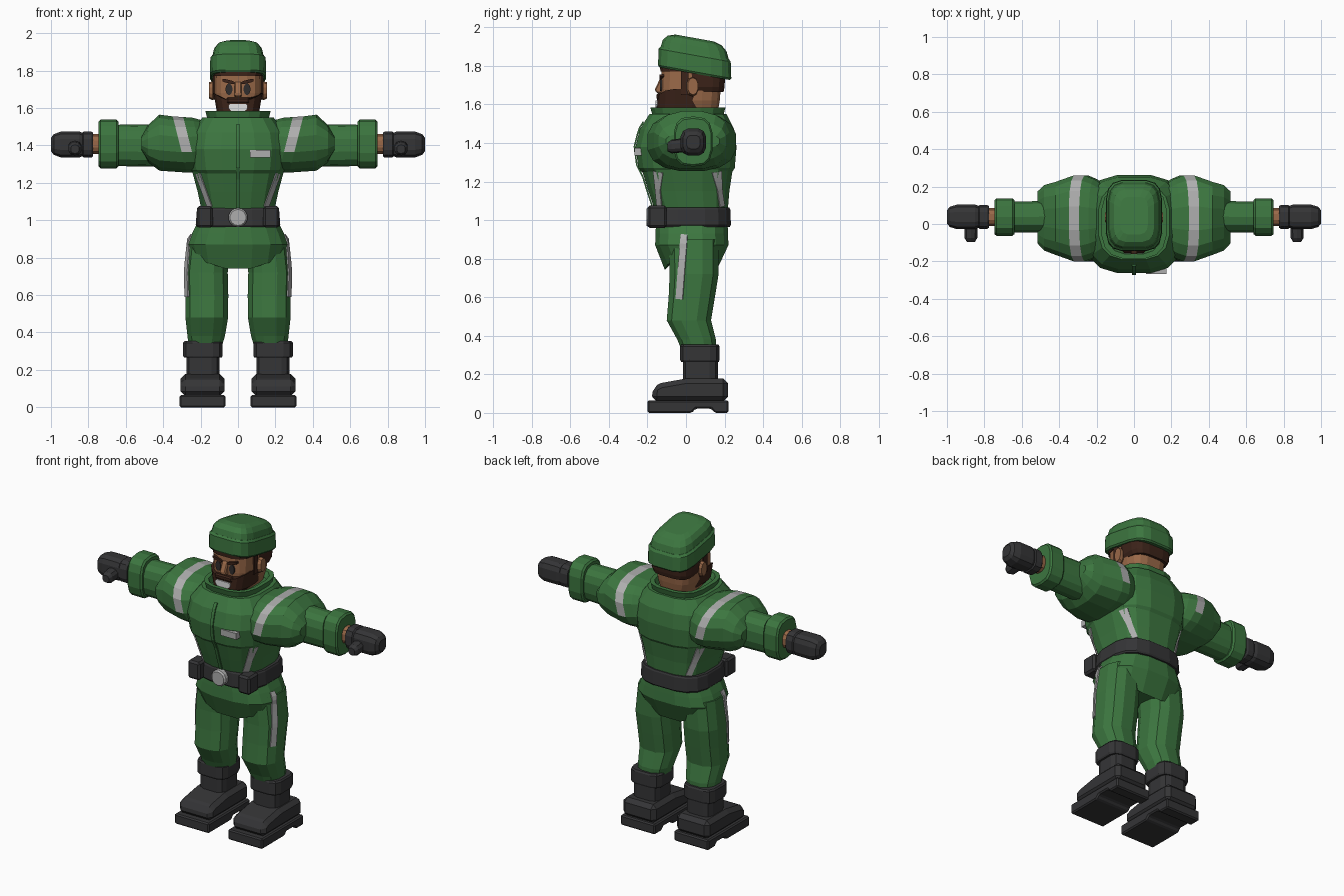
import bpy, bmesh, math
from mathutils import Vector
from mathutils.bvhtree import BVHTree

cube = bpy.data.objects.get("Cube")
if cube:
    bpy.data.objects.remove(cube, do_unlink=True)


def material(name, r, g, b):
    m = bpy.data.materials.new(name)
    m.use_nodes = True
    m.diffuse_color = (r, g, b, 1)
    bsdf = next(n for n in m.node_tree.nodes if n.type == 'BSDF_PRINCIPLED')
    bsdf.inputs["Base Color"].default_value = (r, g, b, 1)
    bsdf.inputs["Roughness"].default_value = 0.8
    return m


green = material("uniform green", .045, .18, .05)
black = material("rubber black", .035, .035, .037)
skin = material("skin brown", .32, .14, .065)
hair = material("hair dark brown", .045, .017, .01)
silver = material("reflective grey", .42, .42, .42)
white = material("teeth white", .75, .75, .75)
eye_dark = material("eye charcoal", .03, .027, .027)


def finish(name, bm, mats, mirror=False, bevel=0, solid=0):
    """Turn a bmesh into an object with optional bevel, thickness and mirroring."""
    bmesh.ops.recalc_face_normals(bm, faces=bm.faces)
    mesh = bpy.data.meshes.new(name)
    bm.to_mesh(mesh)
    bm.free()
    ob = bpy.data.objects.new(name, mesh)
    bpy.context.scene.collection.objects.link(ob)
    for m in mats:
        mesh.materials.append(m)
    if solid:
        mod = ob.modifiers.new("Thickness", 'SOLIDIFY')
        mod.thickness = solid
        mod.offset = 0
    if bevel:
        mod = ob.modifiers.new("Bevel", 'BEVEL')
        mod.width = bevel
        mod.segments = 1
        mod.limit_method = 'ANGLE'
    if mirror:
        ob.modifiers.new("Mirror", 'MIRROR').use_mirror_merge = False
    return ob


def loft(name, mat, sections, axis=2, n=16, p=2.5, warp=None, mirror=False, second=None, rule=None):
    """Skin rounded rings (position, centre a, centre b, radius a, radius b) along an axis."""
    bm = bmesh.new()
    a, b = [i for i in range(3) if i != axis]
    rings = []
    for pos, ca, cb, ra, rb in sections:
        ring = []
        for k in range(n):
            t = 2 * math.pi * (k + .5) / n
            c, s = math.cos(t), math.sin(t)
            # scale the superellipse so its flats reach the full radius
            f = abs(math.cos(math.pi / n)) ** (2 / p)
            co = Vector((0, 0, 0))
            co[axis] = pos
            co[a] = ca + ra * math.copysign(abs(c) ** (2 / p), c) / f
            co[b] = cb + rb * math.copysign(abs(s) ** (2 / p), s) / f
            ring.append(bm.verts.new(warp(co) if warp else co))
        rings.append(ring)
    for i, (lo, hi) in enumerate(zip(rings, rings[1:])):
        for k in range(n):
            f = bm.faces.new((lo[k], lo[(k + 1) % n], hi[(k + 1) % n], hi[k]))
            if rule and rule(i, f.calc_center_median()):
                f.material_index = 1
    bm.faces.new(rings[0])
    bm.faces.new(rings[-1])
    return finish(name, bm, [mat] + ([second] if second else []), mirror)


def prism(name, mat, profile, x0, x1, mirror=False, bevel=0):
    """Extrude a (y, z) side profile from x0 to x1."""
    bm = bmesh.new()
    ends = [[bm.verts.new((x, y, z)) for y, z in profile] for x in (x0, x1)]
    n = len(profile)
    for k in range(n):
        j = (k + 1) % n
        bm.faces.new((ends[0][k], ends[0][j], ends[1][j], ends[1][k]))
    for end in ends:
        bm.faces.new(end)
    return finish(name, bm, [mat], mirror, bevel)


def box(name, mat, x, y, z, mirror=False, bevel=0):
    profile = [(y[0], z[0]), (y[1], z[0]), (y[1], z[1]), (y[0], z[1])]
    return prism(name, mat, profile, x[0], x[1], mirror, bevel)


def strip(name, mat, start, end, direction, width, targets, mirror=True, lift=.003, steps=14):
    """Lay a thin band onto the nearest surface of the targets."""
    trees = [BVHTree.FromPolygons([v.co for v in t.data.vertices],
                                  [tuple(q.vertices) for q in t.data.polygons]) for t in targets]
    start, end, d = Vector(start), Vector(end), Vector(direction)
    side = d.cross(end - start).normalized() * width / 2
    bm = bmesh.new()
    previous = None
    for k in range(steps + 1):
        pair = []
        for sign in (-1, 1):
            origin = start.lerp(end, k / steps) + side * sign
            hits = [h for h in (t.ray_cast(origin, d) for t in trees) if h[0]]
            if hits:
                pair.append(bm.verts.new(min(hits, key=lambda h: h[3])[0] - d * lift))
        if len(pair) < 2:
            continue
        if previous:
            bm.faces.new((previous[0], previous[1], pair[1], pair[0]))
        previous = pair
    return finish(name, bm, [mat], mirror, solid=.008)


# Jacket: tapered waist, puffed chest and open collar
waist = loft("jacket_waist", green, [(1.03, 0, .03, .19, .185), (1.15, 0, .015, .215, .21),
                                     (1.28, 0, .005, .25, .24)], p=3)
chest = loft("jacket_chest", green, [(1.25, 0, .005, .235, .235), (1.27, 0, .003, .25, .25),
                                     (1.38, 0, 0, .265, .262), (1.47, 0, .005, .25, .245),
                                     (1.55, 0, .01, .19, .2)], p=3)
loft("collar", green, [(1.51, 0, .01, .155, .175), (1.585, 0, .01, .175, .195),
                       (1.585, 0, .01, .15, .17), (1.54, 0, .01, .13, .15)], p=3)
strip("front_placket", green, (0, -1, 1.51), (0, -1, 1.06), (0, 1, 0), .02, [waist, chest],
      mirror=False, lift=.006)
box("name_tag", silver, (.065, .175), (-.268, -.23), (1.335, 1.375))
for label, s in (("front", -1), ("back", 1)):
    strip(label + "_waist_stripe", silver, (.215, s, 1.25), (.15, s, 1.07), (0, -s, 0), .025, [waist])

# Hips with a pointed lower edge, and legs bent at the knee
hips = loft("hips", green, [(1.0, 0, .03, .21, .185), (.93, 0, .03, .245, .188),
                            (.87, 0, .03, .268, .19), (.80, 0, .025, .245, .135)], p=2.6,
            warp=lambda c: c - Vector((0, 0, .08 * max(0, 1 - abs(c.x) / .25))) if c.z < .82 else c)
leg = loft("leg", green, [(.33, .175, .065, .09, .09), (.38, .17, .055, .1, .1),
                          (.48, .167, .015, .114, .115), (.6, .167, .03, .115, .12),
                          (.72, .17, .042, .115, .127), (.9, .155, .04, .11, .13)], n=12, mirror=True)
strip("leg_stripe", silver, (1, -.01, .925), (1, -.035, .59), (-1, 0, 0), .036, [hips, leg])

# Belt
loft("belt", black, [(.965, 0, .03, .22, .197), (.975, 0, .03, .226, .203),
                     (1.055, 0, .03, .22, .2), (1.065, 0, .03, .215, .195)], p=3)
box("belt_pouch", black, (.135, .22), (-.2, -.1), (.96, 1.075), True, .012)
loft("belt_buckle", silver, [(-.15, 0, 1.015, .05, .05), (-.195, 0, 1.015, .05, .05),
                             (-.205, 0, 1.015, .042, .042)], axis=1, n=14, p=2)

# Boots
prism("boot_sole", black, [(-.2, 0), (.03, 0), (.05, .022), (.13, .022), (.15, 0), (.22, 0),
                           (.22, .065), (-.2, .065)], .067, .312, True, .008)
prism("boot_foot", black, [(-.178, .06), (-.172, .135), (-.13, .155), (0, .178), (.218, .178),
                           (.218, .06)], .073, .307, True, .025)
loft("boot_shaft", black, [(.16, .188, .075, .088, .09), (.29, .188, .075, .088, .09)],
     n=12, p=4, mirror=True)
loft("boot_cuff", black, [(.265, .188, .072, .1, .098), (.275, .188, .072, .105, .102),
                          (.345, .188, .072, .105, .102), (.355, .188, .072, .098, .096)],
     n=12, p=4, mirror=True)

# Puffed upper sleeves with a slanted reflective band over the top
loft("upper_sleeve", green, [(.15, .03, 1.41, .17, .12), (.21, .03, 1.41, .21, .138),
                             (.26, .03, 1.405, .23, .147), (.315, .03, 1.405, .23, .15),
                             (.42, .03, 1.415, .195, .15), (.48, .033, 1.41, .175, .1),
                             (.515, .035, 1.41, .14, .04)],
     axis=0, warp=lambda c: c + Vector((.25 * (c.z - 1.42), 0, 0)) if c.x < .36 else c,
     mirror=True, second=silver, rule=lambda i, c: i == 2 and c.z > 1.38)
loft("forearm_sleeve", green, [(.4, .04, 1.4, .085, .112), (.66, .037, 1.4, .082, .108)],
     axis=0, n=14, mirror=True)
loft("sleeve_cuff", green, [(.64, .037, 1.408, .092, .118), (.65, .037, 1.408, .1, .128),
                            (.735, .037, 1.408, .1, .128), (.745, .037, 1.408, .092, .118)],
     axis=0, n=14, p=3, mirror=True)
loft("wrist", skin, [(.73, .038, 1.408, .048, .053), (.8, .038, 1.408, .048, .053)],
     axis=0, n=12, mirror=True)

# Gloves
loft("glove_cuff", black, [(.775, .038, 1.405, .058, .064), (.785, .038, 1.405, .064, .07),
                           (.825, .038, 1.405, .064, .07), (.835, .038, 1.405, .056, .06)],
     axis=0, n=12, p=3, mirror=True)
loft("glove_hand", black, [(.82, .038, 1.405, .054, .058), (.85, .038, 1.405, .066, .07),
                           (.945, .038, 1.405, .066, .07), (.985, .038, 1.405, .054, .055),
                           (1.0, .038, 1.405, .035, .035)], axis=0, n=12, p=3, mirror=True)
loft("glove_thumb", black, [(0, .872, 1.39, .036, .036), (-.075, .872, 1.382, .034, .034),
                            (-.095, .872, 1.38, .022, .022)], axis=1, n=10, p=2.4, mirror=True)

# Head, ears and nose
loft("head", skin, [(1.5, 0, .05, .085, .1), (1.56, 0, .035, .1, .13), (1.62, 0, .025, .12, .15),
                    (1.68, 0, .025, .126, .155), (1.8, 0, .03, .125, .155)], p=3.4)
loft("ear", skin, [(.115, .03, 1.69, .02, .035), (.135, .033, 1.692, .03, .048),
                   (.155, .036, 1.695, .026, .042)], axis=0, n=10, p=2.2, mirror=True)
prism("nose", skin, [(-.12, 1.745), (-.135, 1.735), (-.163, 1.675), (-.15, 1.658), (-.12, 1.658)],
      -.02, .02, bevel=.006)

# Beard, moustache, sideburns, brows and hair
loft("beard", hair, [(1.545, 0, 0, .085, .115), (1.575, 0, -.015, .112, .137),
                     (1.638, 0, -.012, .131, .137)], p=3,
     warp=lambda c: c + Vector((0, 0, .6 * max(0, abs(c.x) - .06))) if c.z > 1.6 else c)
box("moustache", hair, (-.062, .062), (-.154, -.11), (1.625, 1.657), bevel=.008)
box("sideburn", hair, (.11, .134), (-.025, .012), (1.65, 1.79), True)
loft("back_hair", hair, [(1.665, 0, .1, .122, .095), (1.69, 0, .1, .134, .1),
                         (1.79, 0, .1, .138, .105)], p=3.4)
loft("hairline", hair, [(1.77, 0, .03, .132, .163), (1.81, 0, .03, .134, .165)], p=3.4)
strip_brow = loft("eyebrow", hair, [(-.115, .052, 1.742, .032, .009), (-.138, .052, 1.742, .032, .009)],
                  axis=1, n=8, p=4, mirror=True,
                  warp=lambda c: c + Vector((0, 0, .25 * (c.x - .052))))
strip_brow.name = "eyebrow"

# Eyes and smile
loft("eye", eye_dark, [(-.125, .048, 1.7, .018, .03), (-.134, .048, 1.7, .018, .03)],
     axis=1, n=12, p=2, mirror=True)
loft("smile", white, [(-.148, 0, 1.607, .052, .03), (-.157, 0, 1.607, .052, .03)], axis=1, n=16, p=2,
     warp=lambda c: Vector((c.x, c.y, min(c.z, 1.622))))


# Cap, tilted down towards the back
def tilt(c):
    return c + Vector((0, 0, -.18 * (c.y - .045)))


loft("cap_band", green, [(1.76, 0, .045, .143, .183), (1.77, 0, .045, .15, .19),
                         (1.855, 0, .045, .148, .187), (1.868, 0, .045, .138, .177)], p=4, warp=tilt)
loft("cap_crown", green, [(1.86, 0, .045, .138, .178), (1.905, 0, .045, .128, .166),
                          (1.932, 0, .045, .108, .14), (1.945, 0, .045, .075, .1)], p=4, warp=tilt)
